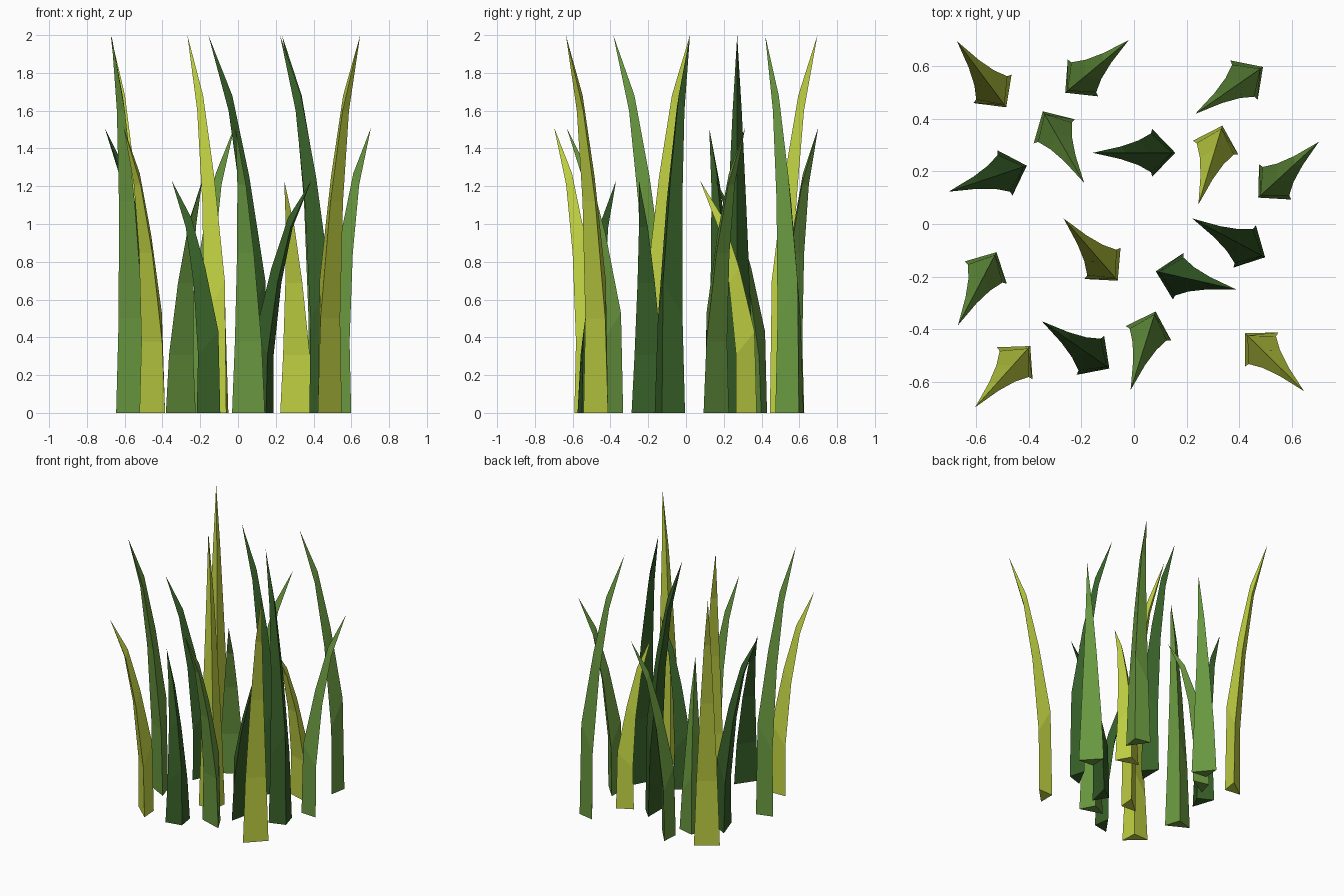
import bpy, bmesh
from math import radians, cos, sin

if "Cube" in bpy.data.objects:
    bpy.data.objects.remove(bpy.data.objects["Cube"])

def material(name, rgb):
    m = bpy.data.materials.new(name)
    m.diffuse_color = (*rgb, 1)
    m.use_nodes = True
    m.node_tree.nodes["Principled BSDF"].inputs["Base Color"].default_value = m.diffuse_color
    return m

MATS = {
    "yellow": material("yellow_grass", (0.53, 0.64, 0.055)),
    "green": material("mid_green_grass", (0.14, 0.31, 0.05)),
    "dark": material("dark_green_grass", (0.038, 0.115, 0.021)),
}

# One blade profile: (ridge lean, ridge z, flat lean, flat z, half width)
LEVELS = [
    (0.000, 0.000, 0.088, 0.000, 0.091),
    (0.012, 0.350, 0.092, 0.250, 0.074),
    (0.097, 0.625, 0.140, 0.560, 0.047),
    (0.187, 0.840, 0.207, 0.800, 0.024),
]
REACH = 0.314

def blade(name, tip_x, tip_y, heading, height, mat):
    """Three-sided curved blade, leaning toward its flat face."""
    a = radians(heading)

    def place(u, v, z):
        u -= REACH
        return (tip_x + u * cos(a) - v * sin(a),
                tip_y + u * sin(a) + v * cos(a), z * height)

    bm = bmesh.new()
    rings = [[bm.verts.new(place(*p)) for p in
              ((ru, 0, rz), (fu, -w, fz), (fu, w, fz))]
             for ru, rz, fu, fz, w in LEVELS]
    tip = bm.verts.new(place(REACH, 0, 1))
    bm.faces.new(rings[0][::-1])
    for lo, hi in zip(rings, rings[1:]):
        for i in range(3):
            j = (i + 1) % 3
            bm.faces.new((lo[i], lo[j], hi[j], hi[i]))
    for i in range(3):
        bm.faces.new((rings[-1][i], rings[-1][(i + 1) % 3], tip))
    bmesh.ops.recalc_face_normals(bm, faces=bm.faces)
    me = bpy.data.meshes.new(name)
    bm.to_mesh(me)
    bm.free()
    me.materials.append(MATS[mat])
    bpy.context.collection.objects.link(bpy.data.objects.new(name, me))

# Tip position, lean heading and colour, grouped by height
TALL = [(-0.674, 0.696, 126.7, "yellow"), (0.233, 0.419, 214.7, "green"),
        (-0.157, 0.271, 180, "dark"), (-0.67, -0.385, 242.2, "green"),
        (-0.268, 0.021, 131, "yellow"), (0.222, 0.021, 151.9, "dark"),
        (0.647, -0.636, -44.5, "yellow")]
MEDIUM = [(-0.02, 0.70, 39.6, "green"), (0.704, 0.313, 42.6, "green"),
          (-0.706, 0.123, 198.4, "dark"), (-0.013, -0.632, 252.4, "green"),
          (-0.605, -0.698, 228, "yellow")]
SHORT = [(-0.19, 0.157, -60, "green"), (0.245, 0.074, 253.1, "yellow"),
         (0.389, -0.249, -12.7, "dark"), (-0.351, -0.37, 145, "dark")]

for label, height, group in (("tall", 2.0, TALL), ("medium", 1.51, MEDIUM),
                             ("short", 1.23, SHORT)):
    for n, (x, y, h, m) in enumerate(group, 1):
        blade(f"{label}_grass_blade_{n}", x, y, h, height, m)
